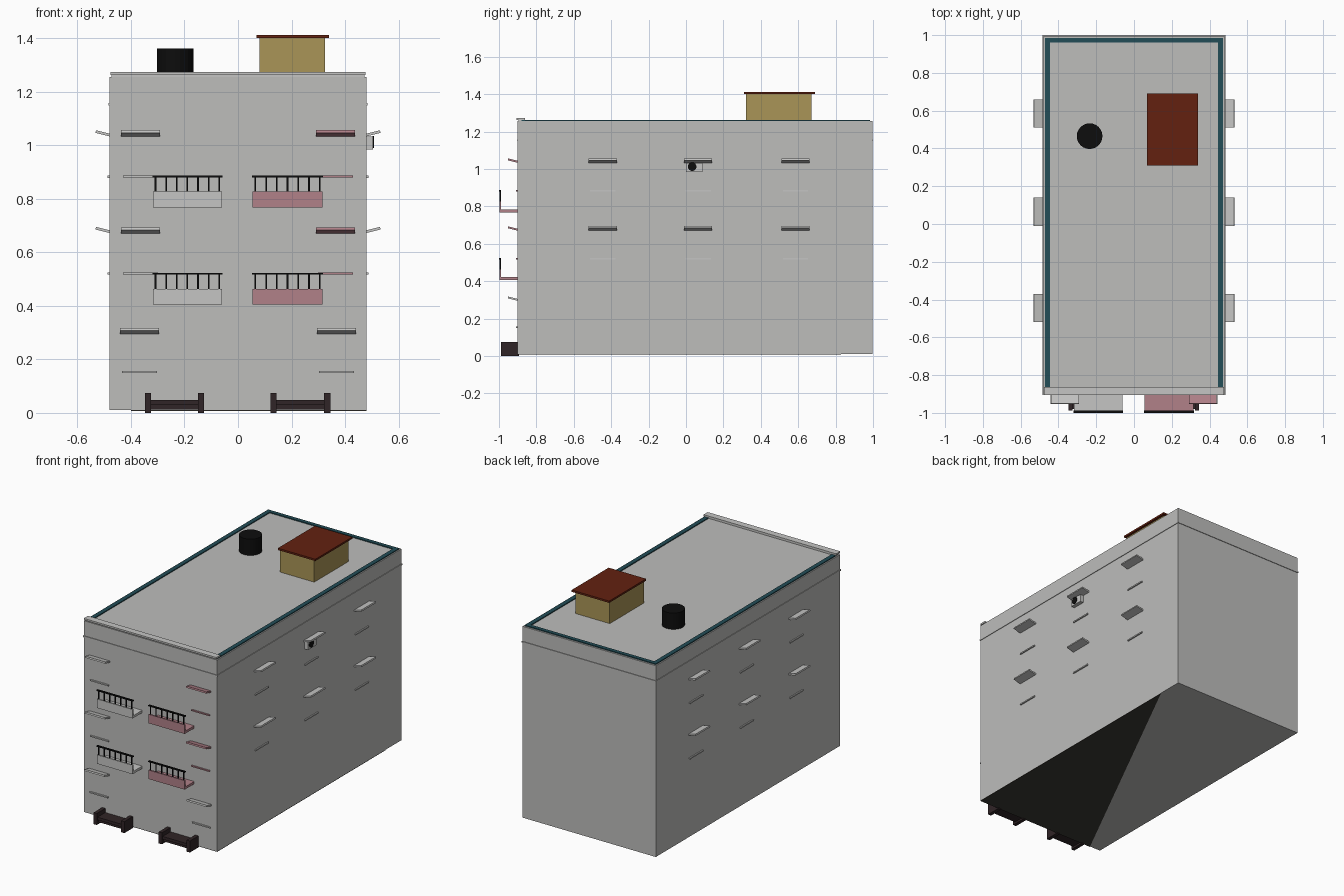
import bpy, bmesh, math
from mathutils import Matrix, Vector

if "Cube" in bpy.data.objects:
    bpy.data.objects.remove(bpy.data.objects["Cube"], do_unlink=True)


def material(name, rgb):
    m = bpy.data.materials.new(name)
    m.use_nodes = True
    m.diffuse_color = (*rgb, 1)
    m.node_tree.nodes["Principled BSDF"].inputs["Base Color"].default_value = (*rgb, 1)
    return m


WALL = material("wall grey", (0.51, 0.51, 0.50))
PALE = material("pale trim", (0.56, 0.56, 0.55))
PINK = material("dusty pink", (0.44, 0.22, 0.25))
TEAL = material("roof teal", (0.016, 0.075, 0.095))
TAN = material("hut tan", (0.40, 0.30, 0.095))
RED = material("hut roof red", (0.125, 0.015, 0.005))
BLACK = material("black metal", (0.004, 0.004, 0.004))
BROWN = material("bench brown", (0.03, 0.018, 0.02))
STONE = material("dark floor", (0.045, 0.042, 0.035))


def add_box(bm, x, y, z, matrix=Matrix()):
    """Box between the (low, high) pairs x, y and z."""
    centre = Vector([(a + b) / 2 for a, b in (x, y, z)])
    size = [b - a for a, b in (x, y, z)]
    bmesh.ops.create_cube(bm, size=1, matrix=matrix @ Matrix.Translation(centre) @ Matrix.Diagonal((*size, 1)))


def finish(name, bm, mat):
    mesh = bpy.data.meshes.new(name)
    bmesh.ops.recalc_face_normals(bm, faces=bm.faces)
    bm.to_mesh(mesh)
    bm.free()
    mesh.materials.append(mat)
    ob = bpy.data.objects.new(name, mesh)
    bpy.context.collection.objects.link(ob)
    return ob


def boxes(name, mat, *parts):
    bm = bmesh.new()
    for p in parts:
        add_box(bm, *p)
    return finish(name, bm, mat)


def cylinder(name, mat, radius, depth, matrix, sides=24):
    bm = bmesh.new()
    bmesh.ops.create_cone(bm, cap_ends=True, segments=sides, radius1=radius, radius2=radius,
                          depth=depth, matrix=matrix)
    return finish(name, bm, mat)


def canopy(name, mat, matrix, width):
    """Slab rising outward along local -y, with its wall edge at the origin."""
    bm = bmesh.new()
    tilt = Matrix.Rotation(math.radians(-14), 4, 'X')
    add_box(bm, (-width / 2, width / 2), (-0.053, 0.005), (-0.005, 0.005), matrix @ tilt)
    return finish(name, bm, mat)


def sill(name, mat, matrix, width):
    bm = bmesh.new()
    add_box(bm, (-width / 2, width / 2), (-0.008, 0.005), (-0.004, 0.004), matrix)
    return finish(name, bm, mat)


# Building shell
W, FRONT, BACK, TOP = 0.48, -0.9, 0.996, 1.255
boxes("building_walls", WALL, ((-W, W), (FRONT, BACK), (0.01, TOP)))
boxes("storey_rib", WALL, ((-W - 0.004, W + 0.004), (FRONT - 0.004, BACK + 0.004), (1.149, 1.158)))

# Dark corner of the floor
bm = bmesh.new()
corners = [bm.verts.new(p) for p in ((W, FRONT, 0.007), (-0.4, FRONT, 0.007), (W, 0.83, 0.007))]
face = bm.faces.new(corners)
ext = bmesh.ops.extrude_face_region(bm, geom=[face])
bmesh.ops.translate(bm, vec=(0, 0, 0.004), verts=[v for v in ext["geom"] if isinstance(v, bmesh.types.BMVert)])
finish("dark_floor", bm, STONE)

# Roof edging
edge = (TOP - 0.01, TOP + 0.006)
boxes("roof_edging", TEAL,
      ((-0.472, -0.444), (-0.88, 0.985), edge),
      ((0.444, 0.472), (-0.88, 0.985), edge),
      ((-0.444, 0.444), (0.96, 0.985), edge))
boxes("front_cornice", PALE,
      ((-0.472, 0.472), (-0.895, -0.868), (TOP - 0.005, 1.262)),
      ((-0.477, 0.477), (-0.905, -0.862), (1.262, 1.273)))

# Roof hut and water tank
boxes("roof_hut", TAN, ((0.08, 0.325), (0.32, 0.67), (TOP - 0.005, 1.4)))
boxes("hut_roof", RED, ((0.07, 0.34), (0.31, 0.69), (1.4, 1.412)))
cylinder("water_tank", BLACK, 0.068, 0.11, Matrix.Translation((-0.235, 0.465, 1.306)))

# Side window canopies and sills
for side, label in ((1, "left"), (-1, "right")):
    turn = Matrix.Rotation(math.radians(90 * side), 4, 'Z')
    for floor, z in enumerate((0.677, 1.038)):
        for bay, y in enumerate((-0.445, 0.065, 0.585)):
            tag = f"{label}_{floor + 1}_{bay + 1}"
            canopy("side_canopy_" + tag, PALE, Matrix.Translation((side * W, y, z)) @ turn, 0.15)
            sill("side_sill_" + tag, PALE, Matrix.Translation((side * W, y, z - 0.156)) @ turn, 0.135)

# Front window canopies and sills
for side, label in ((1, "left"), (-1, "right")):
    for floor, z in enumerate((0.3, 0.675, 1.038)):
        mat = PINK if side > 0 and floor else PALE
        x = side * (0.368 if floor == 0 else 0.364)
        canopy(f"front_canopy_{label}_{floor + 1}", mat, Matrix.Translation((x, FRONT, z)), 0.146)
        sill(f"front_sill_{label}_{floor + 1}", mat,
             Matrix.Translation((x, FRONT, z - (0.147 if floor == 0 else 0.155))), 0.13)

# Balconies with railings
for x0, x1, mat, label in ((-0.318, -0.06, PALE, "right"), (0.055, 0.315, PINK, "left")):
    for floor, z in enumerate((0.405, 0.768)):
        tag = f"{label}_{floor + 1}"
        boxes("balcony_" + tag, mat,
              ((x0, x1), (-0.998, FRONT + 0.005), (z, z + 0.016)),
              ((x0, x1), (-0.998, -0.988), (z + 0.016, z + 0.058)))
        step = (x1 - x0 - 0.02) / 6
        posts = [((x0 + 0.007 + i * step, x0 + 0.013 + i * step), (-0.996, -0.99), (z + 0.055, z + 0.114))
                 for i in range(7)]
        boxes("railing_" + tag, BLACK, ((x0 - 0.002, x1 + 0.002), (-1, -0.988), (z + 0.111, z + 0.118)), *posts)

# Ground benches
for x0, x1, label in ((-0.348, -0.127, "right"), (0.121, 0.345, "left")):
    boxes("bench_" + label, BROWN,
          ((x0, x0 + 0.023), (-0.988, -0.892), (0, 0.075)),
          ((x1 - 0.023, x1), (-0.988, -0.892), (0, 0.075)),
          ((x0 + 0.023, x1 - 0.023), (-0.98, -0.895), (0.03, 0.048)),
          ((x0 + 0.023, x1 - 0.023), (-0.97, -0.9), (0.012, 0.03)))

# Cooling unit on the side wall
boxes("cooling_unit", PALE, ((W - 0.005, 0.505), (0, 0.087), (0.984, 1.032)))
cylinder("cooling_fan", BLACK, 0.023, 0.006,
         Matrix.Translation((0.505, 0.033, 1.012)) @ Matrix.Rotation(math.radians(90), 4, 'Y'), 16)
